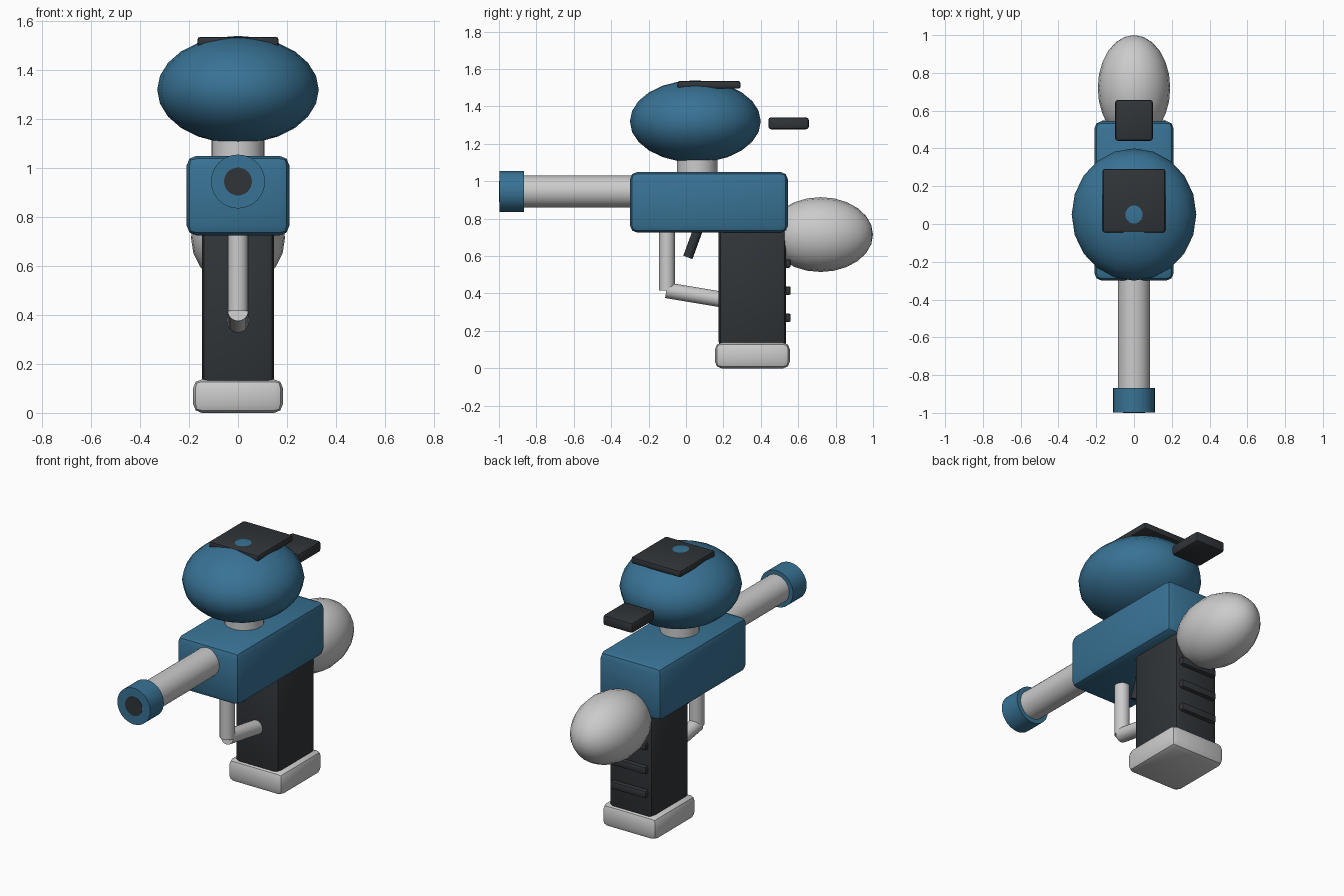
import bpy, bmesh, math
from mathutils import Vector

if "Cube" in bpy.data.objects:
    bpy.data.objects.remove(bpy.data.objects["Cube"])


def material(name, rgb):
    m = bpy.data.materials.new(name)
    m.diffuse_color = (*rgb, 1)
    m.use_nodes = True
    m.node_tree.nodes["Principled BSDF"].inputs["Base Color"].default_value = m.diffuse_color
    return m


BLUE = material("blue", (0.04, 0.17, 0.30))
DARK = material("charcoal", (0.03, 0.035, 0.04))
GREY = None


def finish(name, mat):
    ob = bpy.context.object
    ob.name = ob.data.name = name
    if mat:
        ob.data.materials.append(mat)
    bpy.ops.object.transform_apply(location=False, rotation=True, scale=True)
    return ob


def smooth():
    bpy.ops.object.shade_smooth_by_angle(angle=math.radians(35))


def box(name, x, y, z, bevel, mat):
    """Bevelled box from half width x and (min, max) ranges in y and z."""
    bpy.ops.mesh.primitive_cube_add(size=1, location=(0, sum(y) / 2, sum(z) / 2))
    bpy.context.object.scale = (2 * x, y[1] - y[0], z[1] - z[0])
    ob = finish(name, mat)
    bm = bmesh.new()
    bm.from_mesh(ob.data)
    bmesh.ops.bevel(bm, geom=bm.edges[:], offset=bevel, segments=2,
                    profile=0.5, affect='EDGES')
    bm.to_mesh(ob.data)
    bm.free()
    smooth()


def rod(name, a, b, r, mat, sides=32):
    """Cylinder between two (y, z) points on the centre plane."""
    a, b = Vector((0, *a)), Vector((0, *b))
    d = b - a
    bpy.ops.mesh.primitive_cylinder_add(vertices=sides, radius=r, depth=d.length,
                                        location=(a + b) / 2)
    bpy.context.object.rotation_euler.x = math.atan2(-d.y, d.z)
    finish(name, mat)
    smooth()


def ellipsoid(name, loc, radii, mat, along_y=False):
    bpy.ops.mesh.primitive_uv_sphere_add(segments=20, ring_count=12, radius=1, location=loc)
    ob = bpy.context.object
    if along_y:
        ob.rotation_euler.x = math.pi / 2
        bpy.ops.object.transform_apply(location=False, rotation=True, scale=False)
    ob.scale = radii
    finish(name, mat)
    smooth()


# Receiver and grip
box("body", 0.21, (-0.30, 0.545), (0.725, 1.05), 0.04, BLUE)
box("grip", 0.147, (0.175, 0.535), (0.11, 0.77), 0.03, DARK)
box("grip_base", 0.183, (0.155, 0.555), (0.0, 0.137), 0.035, GREY)
for i in range(3):
    z = 0.27 + 0.145 * i
    box(f"grip_rib_{i + 1}", 0.12, (0.50, 0.56), (z - 0.023, z + 0.023), 0.01, DARK)

# Barrel, muzzle ring and bore
rod("barrel", (-0.90, 0.945), (-0.25, 0.945), 0.085, GREY)
rod("muzzle", (-0.998, 0.945), (-0.867, 0.945), 0.11, BLUE)
rod("bore", (-1.0, 0.945), (-0.96, 0.945), 0.057, DARK)

# Trigger and its guard
rod("guard_post", (-0.102, 0.417), (-0.102, 0.76), 0.042, GREY, 24)
rod("guard_bar", (-0.105, 0.417), (0.24, 0.36), 0.042, GREY, 24)
rod("trigger", (0.01, 0.593), (0.075, 0.77), 0.026, DARK, 16)

# Hopper with neck, lid and rear flap
rod("hopper_neck", (0.06, 1.0), (0.06, 1.16), 0.108, GREY)
ellipsoid("hopper", (0, 0.05, 1.32), (0.33, 0.35, 0.22), BLUE)
box("hopper_lid", 0.166, (-0.045, 0.292), (1.495, 1.536), 0.012, DARK)
box("rear_flap", 0.10, (0.44, 0.657), (1.278, 1.342), 0.015, DARK)

# Gas tank
ellipsoid("tank", (0, 0.72, 0.715), (0.192, 0.28, 0.2), GREY, along_y=True)
